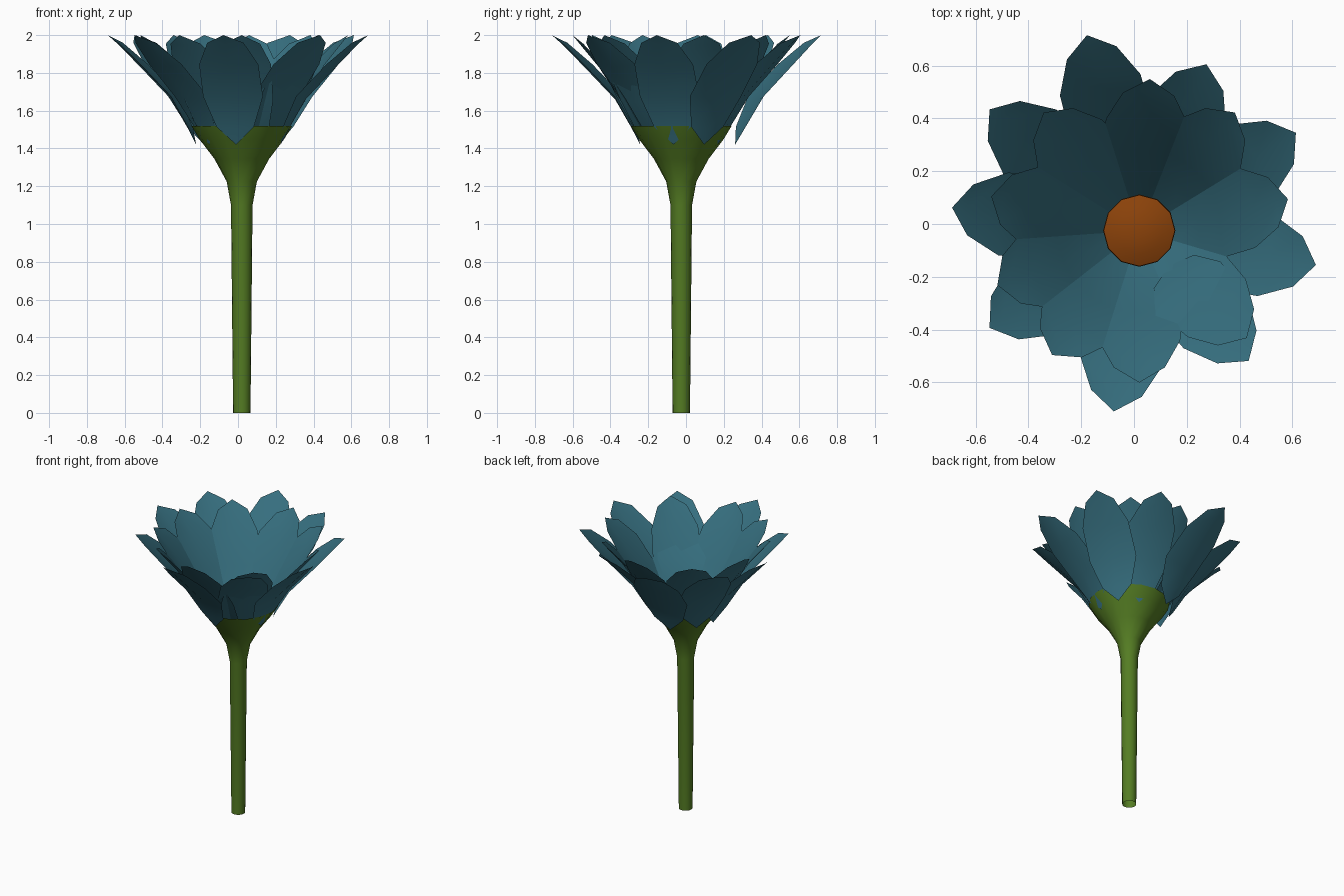
import bpy, bmesh, math
from mathutils import Vector

if "Cube" in bpy.data.objects:
    bpy.data.objects.remove(bpy.data.objects["Cube"])

CX, CY = 0.02, -0.025   # flower axis


def material(name, rgb):
    m = bpy.data.materials.new(name)
    m.diffuse_color = (*rgb, 1)
    m.use_nodes = True
    m.node_tree.nodes["Principled BSDF"].inputs["Base Color"].default_value = m.diffuse_color
    return m


GREEN = material("stem green", (0.09, 0.205, 0.017))
BLUE = material("petal teal", (0.037, 0.158, 0.212))
ORANGE = material("centre orange", (0.26, 0.055, 0.003))


def finish(name, bm, mat, angle):
    me = bpy.data.meshes.new(name)
    bm.to_mesh(me)
    bm.free()
    me.materials.append(mat)
    ob = bpy.data.objects.new(name, me)
    bpy.context.collection.objects.link(ob)
    bpy.ops.object.select_all(action='DESELECT')
    ob.select_set(True)
    bpy.context.view_layer.objects.active = ob
    bpy.ops.object.shade_smooth_by_angle(angle=math.radians(angle))
    return ob


def lathe(name, profile, sides, mat, cap_top):
    """Surface of revolution round the flower axis from (radius, z) points."""
    bm = bmesh.new()
    rings = [[bm.verts.new((CX + r * math.cos(2 * math.pi * i / sides),
                            CY + r * math.sin(2 * math.pi * i / sides), z))
              for i in range(sides)] for r, z in profile]
    for a, b in zip(rings, rings[1:]):
        for i in range(sides):
            j = (i + 1) % sides
            bm.faces.new((a[i], a[j], b[j], b[i]))
    if cap_top:
        bm.faces.new(rings[-1])
    return finish(name, bm, mat, 40)


def petal(name, profile, angle, tip_radius):
    """Cupped leaf shape; profile rows are (radius, z, half width)."""
    bm = bmesh.new()
    a = math.radians(angle)
    out, side = Vector((math.cos(a), math.sin(a), 0)), Vector((-math.sin(a), math.cos(a), 0))
    shift = tip_radius - profile[-1][0]
    rows = []
    for r, z, w in profile:
        row = []
        for s in ((-1, 0, 1) if w else (0,)):
            cup = abs(s) * w * 0.16
            p = out * (r + shift - cup * 0.8) + side * (s * w)
            row.append(bm.verts.new((CX + p.x, CY + p.y, min(z + cup * 0.6, 2.0))))
        rows.append(row)
    for p, q in zip(rows, rows[1:]):
        for i in range(2):
            if len(p) == 1:
                bm.faces.new((p[0], q[i + 1], q[i]))
            elif len(q) == 1:
                bm.faces.new((p[i], p[i + 1], q[0]))
            else:
                bm.faces.new((p[i], p[i + 1], q[i + 1], q[i]))
    bmesh.ops.recalc_face_normals(bm, faces=bm.faces)
    bm.normal_update()
    if sum(f.normal.z for f in bm.faces) < 0:
        bmesh.ops.reverse_faces(bm, faces=bm.faces)
    return finish(name, bm, BLUE, 60)


# Open stem flaring into the cup under the petals
lathe("stem", [(0.046, 0), (0.057, 1.10), (0.08, 1.225), (0.145, 1.345),
               (0.225, 1.45), (0.267, 1.52)], 16, GREEN, False)

# Low domed centre
lathe("flower_centre", [(0.137, 1.42), (0.135, 1.46), (0.09, 1.48), (0.03, 1.49)],
      12, ORANGE, True)

# Outer petals: (direction in degrees, tip radius)
OUTER = [(0.228, 1.42, 0), (0.272, 1.505, 0.10), (0.362, 1.66, 0.16),
         (0.525, 1.83, 0.158), (0.643, 1.95, 0.097), (0.70, 2.0, 0)]
for n, (ang, tip) in enumerate([(105, 0.767), (68, 0.68), (32, 0.70), (-11, 0.682), (-50, 0.645),
                                (-98, 0.692), (213, 0.677), (173, 0.715), (141, 0.73)]):
    petal(f"outer_petal_{n + 1}", OUTER, ang, tip)

# Inner petals, steeper and rooted inside the cup
INNER = [(0.12, 1.36, 0.08), (0.225, 1.50, 0.145), (0.31, 1.64, 0.166),
         (0.435, 1.83, 0.155), (0.53, 1.945, 0.097), (0.575, 2.0, 0)]
for n, ang in enumerate((86, 51, 12, -45, -90, 235, 201, 167, 129)):
    petal(f"inner_petal_{n + 1}", INNER, ang, 0.576)
